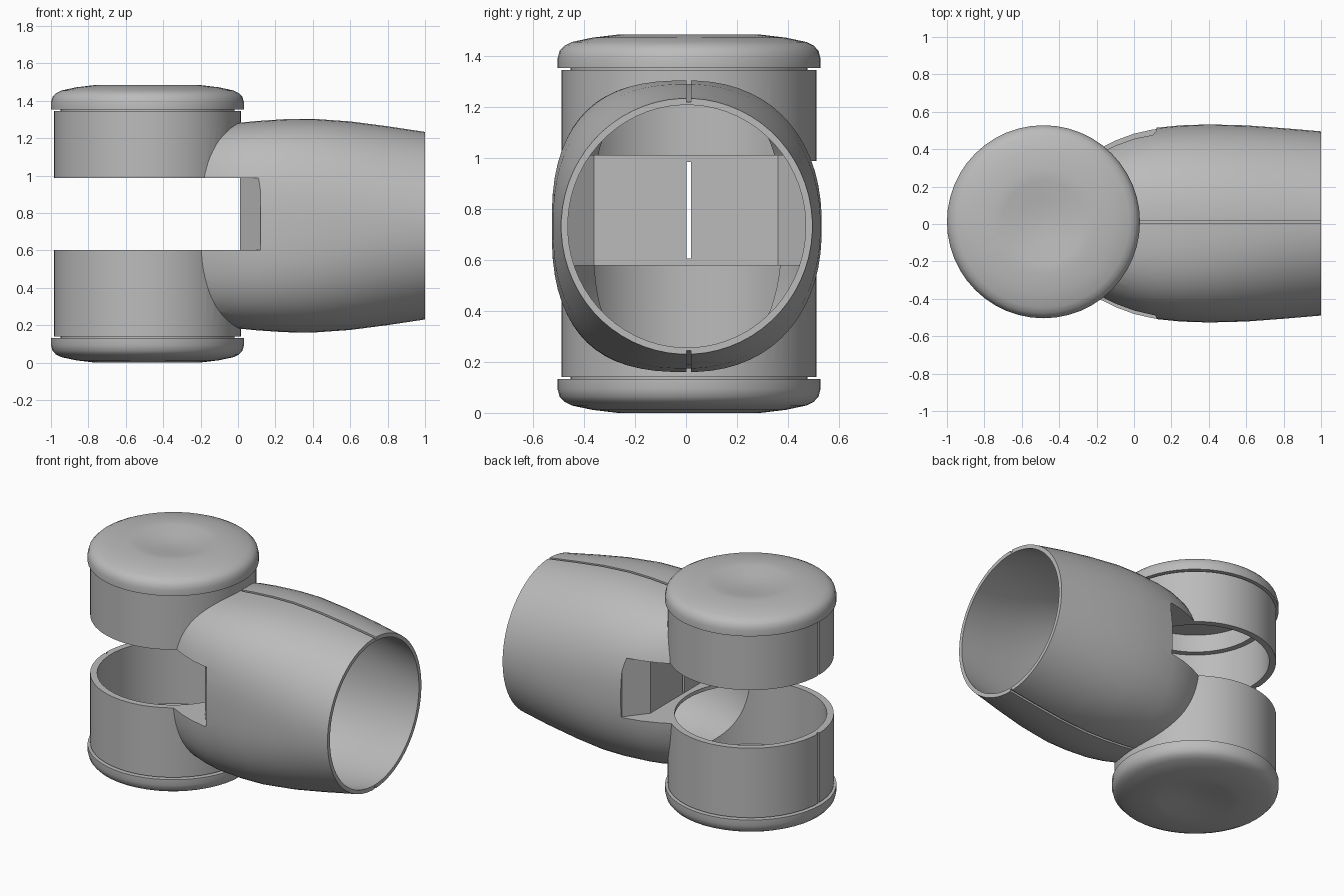
import bpy, bmesh
from math import sin, cos, pi

if "Cube" in bpy.data.objects:
    bpy.data.objects.remove(bpy.data.objects["Cube"], do_unlink=True)

grey = bpy.data.materials.new("plain grey")
grey.use_nodes = True
color = (0.5, 0.5, 0.5, 1)
grey.diffuse_color = color
grey.node_tree.nodes["Principled BSDF"].inputs["Base Color"].default_value = color

AX, AY = -0.484, 0.012      # hinge axis
TY, TZ = 0.003, 0.732       # sleeve axis
HEIGHT = 1.484


def loft(name, rings):
    """Closed solid through rings that share one point count."""
    bm = bmesh.new()
    loops = [[bm.verts.new(p) for p in ring] for ring in rings]
    n = len(loops[0])
    for a, b in zip(loops, loops[1:]):
        for i in range(n):
            j = (i + 1) % n
            bm.faces.new((a[i], a[j], b[j], b[i]))
    bm.faces.new(loops[0])
    bm.faces.new(loops[-1])
    bmesh.ops.recalc_face_normals(bm, faces=bm.faces)
    mesh = bpy.data.meshes.new(name)
    bm.to_mesh(mesh)
    bm.free()
    mesh.materials.append(grey)
    obj = bpy.data.objects.new(name, mesh)
    bpy.context.collection.objects.link(obj)
    return obj


def lathe(name, profile, sides=48):
    """Solid of revolution about the hinge axis."""
    return loft(name, [[(AX + r * cos(2 * pi * i / sides), AY + r * sin(2 * pi * i / sides), z)
                        for i in range(sides)] for r, z in profile])


def prism(name, outline, low, high):
    return loft(name, [[(x, y, z) for x, y in outline] for z in (low, high)])


def box(name, x0, x1, y0, y1, z0, z1):
    return prism(name, [(x0, y0), (x1, y0), (x1, y1), (x0, y1)], z0, z1)


def combine(target, tool, operation="DIFFERENCE"):
    """Apply a boolean and discard the tool."""
    mod = target.modifiers.new("cut", "BOOLEAN")
    mod.operation = operation
    mod.solver = "EXACT"
    mod.object = tool
    bpy.context.view_layer.objects.active = target
    bpy.ops.object.modifier_apply(modifier=mod.name)
    bpy.data.objects.remove(tool, do_unlink=True)


def smooth(obj):
    bpy.ops.object.select_all(action="DESELECT")
    obj.select_set(True)
    bpy.context.view_layer.objects.active = obj
    bpy.ops.object.shade_smooth_by_angle(angle=0.6)


# Sleeve stations: x, half width, half height, squareness of front and back
STATIONS = [
    (-0.25, 0.38, 0.50, 2.8, 2.4), (-0.18, 0.41, 0.52, 2.8, 2.4),
    (-0.1, 0.45, 0.535, 2.8, 2.4), (0.0, 0.487, 0.55, 2.8, 2.4),
    (0.1, 0.51, 0.56, 2.8, 2.35), (0.25, 0.525, 0.57, 2.7, 2.3),
    (0.4, 0.53, 0.572, 2.6, 2.25), (0.6, 0.525, 0.558, 2.4, 2.15),
    (0.8, 0.51, 0.532, 2.2, 2.1), (1.0, 0.493, 0.502, 2.0, 2.0)]


def sleeve(name, inset=0.0, overrun=0.0, sides=64):
    rings = []
    for x, ry, rz, front, back in STATIONS:
        ring = []
        for i in range(sides):
            a = 2 * pi * (i + 0.5) / sides
            c, s = cos(a), sin(a)
            k = 2 / (back if c > 0 else front)
            y = (ry - inset) * abs(c) ** k * (1 if c > 0 else -1)
            z = (rz - inset) * abs(s) ** k * (1 if s > 0 else -1)
            ring.append((x, TY + y, TZ + z))
        rings.append(ring)
    if overrun:
        rings.append([(x + overrun, y, z) for x, y, z in rings[-1]])
    return loft(name, rings)


def slot(name, grow):
    """Clearance notch between the fork arms, flared at both sides."""
    half = [(-1.3, -0.8), (0.12, -0.8), (0.12, -0.5), (0.01, -0.36)]
    half = [(x + grow, y) for x, y in half]
    outline = half + [(x, -y) for x, y in reversed(half)]
    return prism(name, outline, 0.602 - grow, 0.988 + grow)


# Outer form: hinge drums merged with the sleeve, then notched
body = sleeve("joint_body")
combine(body, lathe("drum", [(0.5, 0.14), (0.5, 1.345)], 64), "UNION")
combine(body, slot("slot", 0))

# Hollow interior, leaving a thin web around the notch
cavity = sleeve("cavity", 0.026, 0.1)
combine(cavity, slot("slot_web", 0.024))
combine(body, cavity)
combine(body, lathe("bore", [(0.458, 0.05), (0.458, 1.42)], 64))

# Split line along sleeve, web and drums
groove = box("groove", 0.02, 1.1, 0.002, 0.02, 0.0, 1.5)
combine(groove, sleeve("groove_floor", 0.014, 0.2))
combine(body, groove)
combine(body, box("web_gap", -0.02, 0.06, 0.002, 0.02, 0.606, 0.984))
combine(body, box("drum_groove", -1.1, -0.972, 0.004, 0.02, 0.1, 1.4))
smooth(body)

# Dished end caps with a collar reaching into each drum
CAP = [(0.01, 1.42), (0.42, 1.42), (0.42, 1.3), (0.465, 1.3), (0.465, 1.352),
       (0.516, 1.352), (0.516, 1.39), (0.508, 1.42), (0.49, 1.44), (0.46, 1.455),
       (0.38, 1.472), (0.28, HEIGHT), (0.22, 1.481), (0.12, 1.462), (0.01, 1.456)]
for name, flip in (("upper_cap", False), ("lower_cap", True)):
    smooth(lathe(name, [(r, HEIGHT - z if flip else z) for r, z in CAP]))
